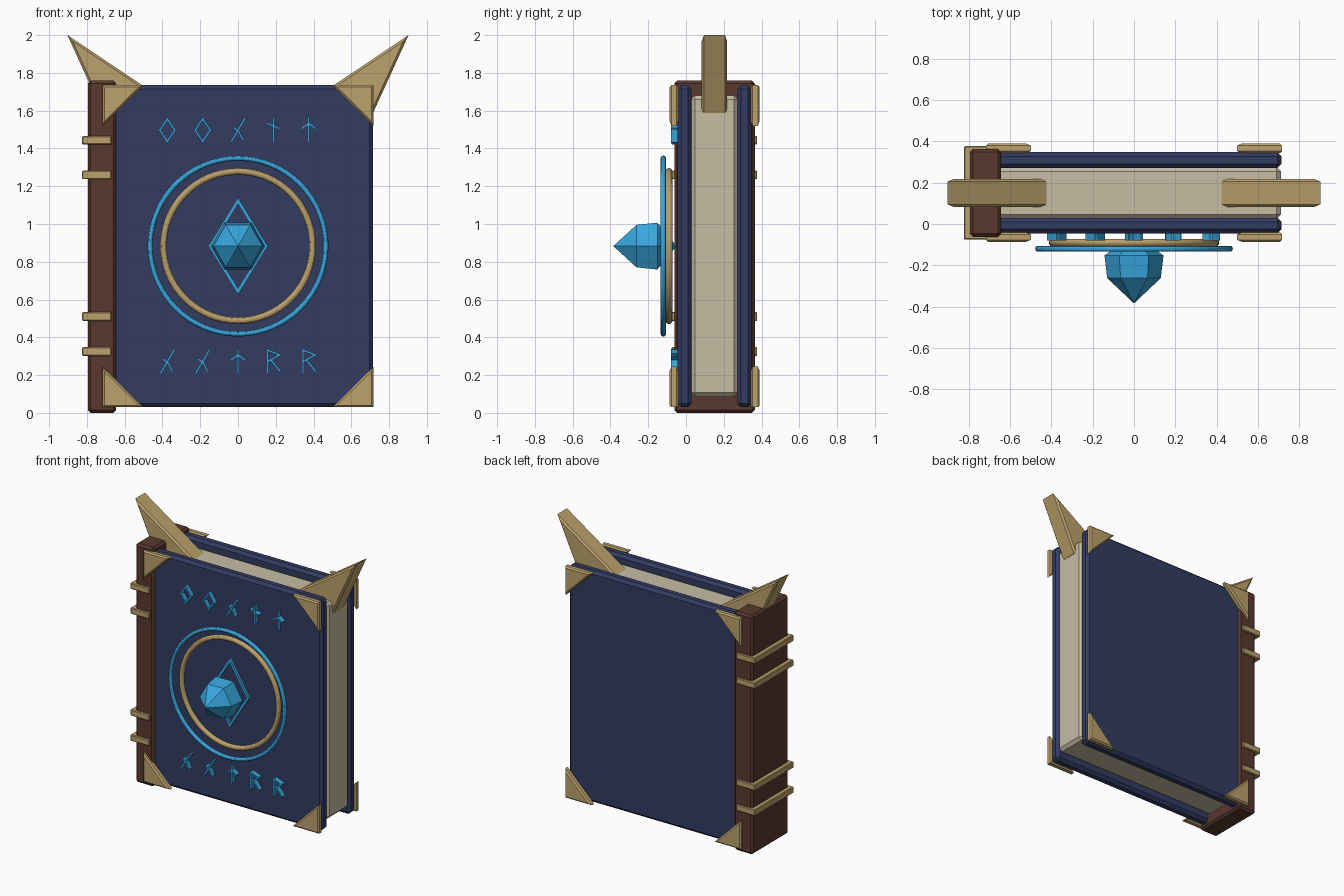
import bpy, bmesh
from math import pi, cos, sin
from mathutils import Vector

if "Cube" in bpy.data.objects:
    bpy.data.objects.remove(bpy.data.objects["Cube"])


def material(name, rgb):
    m = bpy.data.materials.new(name)
    m.diffuse_color = (*rgb, 1)
    m.use_nodes = True
    m.node_tree.nodes["Principled BSDF"].inputs["Base Color"].default_value = m.diffuse_color
    return m


NAVY = material("navy_leather", (0.032, 0.045, 0.12))
GOLD = material("gold", (0.50, 0.36, 0.15))
BROWN = material("brown_leather", (0.10, 0.04, 0.028))
PAPER = material("paper", (0.57, 0.51, 0.37))
BLUE = material("blue_crystal", (0.04, 0.38, 0.72))


def finish(name, bm, mat):
    bmesh.ops.recalc_face_normals(bm, faces=bm.faces)
    mesh = bpy.data.meshes.new(name)
    bm.to_mesh(mesh)
    bm.free()
    mesh.materials.append(mat)
    ob = bpy.data.objects.new(name, mesh)
    bpy.context.collection.objects.link(ob)
    return ob


def box(name, x, y, z, mat, bevel):
    """Chamfered box from (min, max) ranges."""
    bm = bmesh.new()
    bmesh.ops.create_cube(bm, size=1)
    for v in bm.verts:
        v.co = [r[0] if c < 0 else r[1] for c, r in zip(v.co, (x, y, z))]
    bmesh.ops.bevel(bm, geom=bm.edges[:], offset=bevel, segments=1,
                    affect='EDGES', profile=0.5)
    return finish(name, bm, mat)


def prism(name, pts, y0, y1, mat, bevel):
    """Outline in x/z extruded along y, with chamfered rims."""
    bm = bmesh.new()
    rings = [[bm.verts.new((x, y, z)) for x, z in pts] for y in (y0, y1)]
    n = len(pts)
    for r in rings:
        bm.faces.new(r)
    for i in range(n):
        j = (i + 1) % n
        bm.faces.new((rings[0][i], rings[0][j], rings[1][j], rings[1][i]))
    bmesh.ops.recalc_face_normals(bm, faces=bm.faces)
    rims = [e for e in bm.edges if abs(e.verts[0].co.y - e.verts[1].co.y) < 1e-6]
    bmesh.ops.bevel(bm, geom=rims, offset=bevel, segments=1,
                    affect='EDGES', profile=0.5)
    return finish(name, bm, mat)


def strokes(name, lines, y0, y1, width, mat):
    """Thin square bars between pairs of x/z points, merged into one object."""
    bm = bmesh.new()
    for a, b in lines:
        a, b = Vector(a), Vector(b)
        d = (b - a).normalized() * width / 2
        s = Vector((-d.y, d.x))
        quad = [a - d + s, a - d - s, b + d - s, b + d + s]
        lo, hi = [[bm.verts.new((p.x, y, p.y)) for p in quad] for y in (y0, y1)]
        bm.faces.new(lo)
        bm.faces.new(hi[::-1])
        for i in range(4):
            j = (i + 1) % 4
            bm.faces.new((lo[i], hi[i], hi[j], lo[j]))
    return finish(name, bm, mat)


# Book body
box("front_cover", (-0.715, 0.715), (-0.045, 0.03), (0.03, 1.735), NAVY, 0.02)
box("back_cover", (-0.715, 0.715), (0.272, 0.348), (0.03, 1.735), NAVY, 0.02)
box("pages", (-0.70, 0.712), (0.025, 0.277), (0.085, 1.68), PAPER, 0.022)
box("spine", (-0.795, -0.645), (-0.062, 0.364), (0.0, 1.76), BROWN, 0.015)

# Raised bands around the spine
for i, z in enumerate((0.325, 0.51, 1.26, 1.443)):
    box(f"spine_band_{i + 1}", (-0.825, -0.67), (-0.076, 0.377),
        (z - 0.023, z + 0.023), GOLD, 0.005)

# Corner plates on both covers and horns on the top corners
for sx, side in ((-1, "left"), (1, "right")):
    for z, dz, level in ((0.03, 0.215, "bottom"), (1.735, -0.215, "top")):
        tri = [(sx * 0.717, z), (sx * 0.5, z), (sx * 0.717, z + dz)]
        prism(f"front_corner_{level}_{side}", tri, -0.087, -0.04, GOLD, 0.01)
        prism(f"back_corner_{level}_{side}", tri, 0.343, 0.39, GOLD, 0.01)
    horn = [(sx * 0.425, 1.68), (sx * 0.903, 2.0), (sx * 0.715, 1.588)]
    prism(f"horn_{side}", horn, 0.083, 0.218, GOLD, 0.012)

# Emblem rings
CZ = 0.883
for name, y, major, minor, mat in (("gold_ring", -0.09, 0.395, 0.018, GOLD),
                                   ("crystal_ring", -0.12, 0.465, 0.014, BLUE)):
    bpy.ops.mesh.primitive_torus_add(location=(0, y, CZ), rotation=(pi / 2, 0, 0),
                                     major_radius=major, minor_radius=minor,
                                     major_segments=64, minor_segments=12)
    ring = bpy.context.object
    ring.name = name
    ring.data.materials.append(mat)
    bpy.ops.object.shade_smooth_by_angle()

# Diamond frame behind the gem
dia = [(0, CZ + 0.24), (0.147, CZ), (0, CZ - 0.24), (-0.147, CZ)]
strokes("diamond_frame", [(dia[i], dia[(i + 1) % 4]) for i in range(4)],
        -0.10, -0.08, 0.018, BLUE)

# Six-sided gem, pointed at front and back
bm = bmesh.new()
tip, tail = bm.verts.new((0, -0.385, CZ)), bm.verts.new((0, -0.05, CZ))
rows = [[bm.verts.new((r * cos(k * pi / 3), y, CZ + r * sin(k * pi / 3)))
         for k in range(6)] for r, y in ((0.13, -0.262), (0.143, -0.152))]
for i in range(6):
    j = (i + 1) % 6
    bm.faces.new((tip, rows[0][i], rows[0][j]))
    bm.faces.new((rows[0][i], rows[1][i], rows[1][j], rows[0][j]))
    bm.faces.new((rows[1][i], tail, rows[1][j]))
finish("gem", bm, BLUE)

# Ornamental stroke marks, each a set of (x, z, x, z) bars about its centre
H = 0.06
LOZENGE = [(0, H, .04, 0), (.04, 0, 0, -H), (0, -H, -.04, 0), (-.04, 0, 0, H)]
SLASH = [(.035, H, -.035, -H), (-.02, .01, .0, -.005), (0, .0, .025, -.05)]
STAFF = [(0, H, 0, -H), (-.03, .035, .03, .01)]
ARROW = [(0, H, 0, -H), (0, .035, -.035, .01), (0, .035, .035, .01)]
FLAG = [(-.03, H, -.03, -H), (-.03, H, .035, .035), (.035, .035, -.03, .0),
        (-.01, .005, .035, -.05)]
for row, z, marks in (("top", 1.497, (LOZENGE, LOZENGE, SLASH, STAFF, ARROW)),
                      ("bottom", 0.272, (SLASH, SLASH, ARROW, FLAG, FLAG))):
    for i, mark in enumerate(marks):
        x = (i - 2) * 0.187
        strokes(f"{row}_mark_{i + 1}",
                [((x + a, z + b), (x + c, z + d)) for a, b, c, d in mark],
                -0.08, -0.04, 0.011, BLUE)
